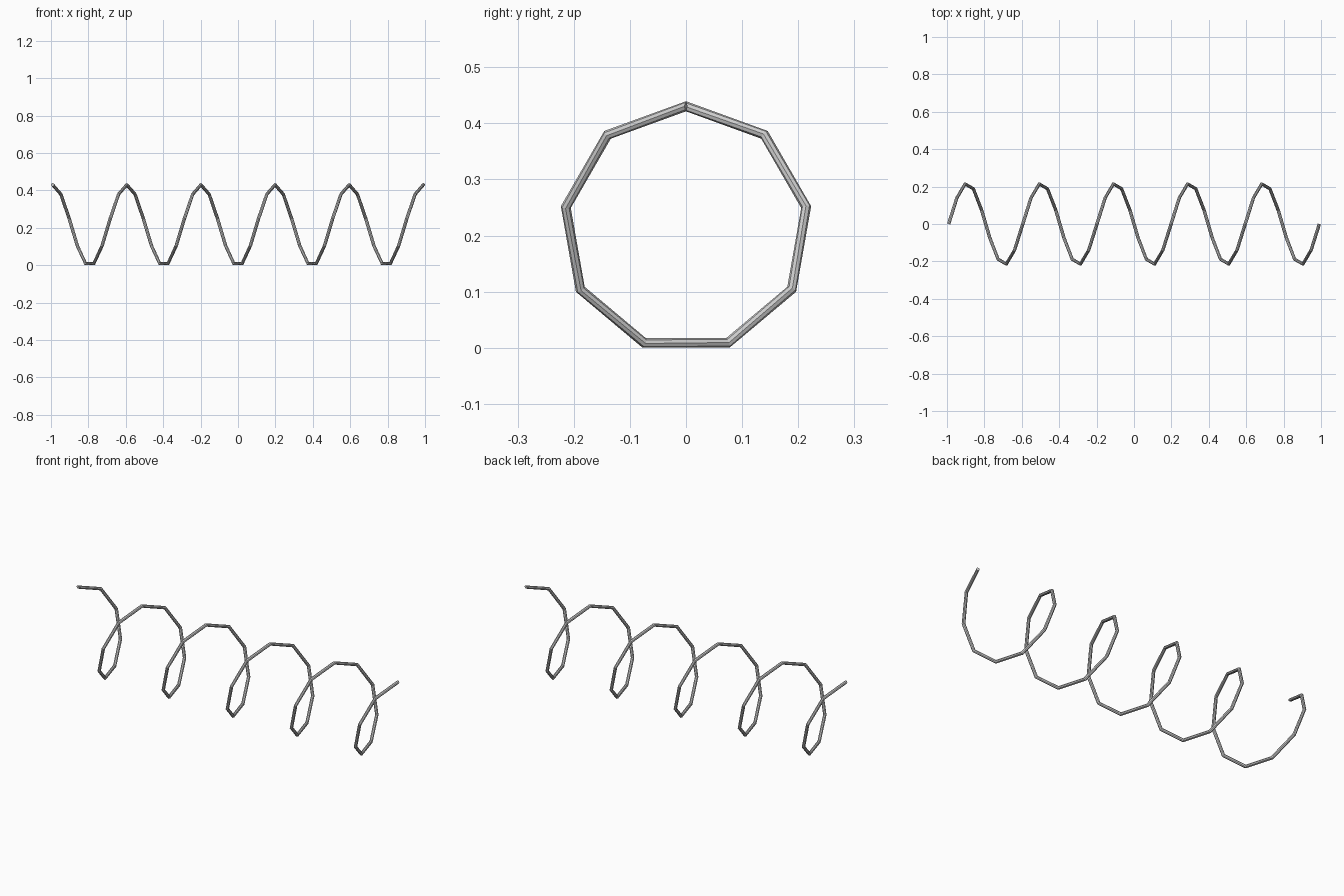
import bpy, bmesh
from math import sin, cos, pi, atan2
from mathutils import Vector

if "Cube" in bpy.data.objects:
    bpy.data.objects.remove(bpy.data.objects["Cube"])

TURNS, STEPS, SIDES = 5, 9, 8
R, T = 0.2175, 0.009            # coil radius, wire radius
HALF = 0.991                    # half length of the wire's centre line
ZC = (R + T) * cos(pi / STEPS)  # axis height so the flats rest on z = 0
N = TURNS * STEPS
slope = atan2(2 * HALF / TURNS, 2 * pi * R)

# Coil spring: round wire section swept along a faceted helix
bm = bmesh.new()
rings = []
for i in range(N + 1):
    a = 2 * pi * i / STEPS
    centre = Vector((-HALF + 2 * HALF * i / N, R * sin(a), ZC + R * cos(a)))
    radial = Vector((0, sin(a), cos(a)))
    tangent = Vector((sin(slope), cos(slope) * cos(a), -cos(slope) * sin(a)))
    side = tangent.cross(radial)
    rings.append([bm.verts.new(centre + T * (cos(b) * radial + sin(b) * side))
                  for b in (2 * pi * k / SIDES for k in range(SIDES))])
for p, q in zip(rings, rings[1:]):
    for k in range(SIDES):
        j = (k + 1) % SIDES
        bm.faces.new((p[k], p[j], q[j], q[k]))

# End caps
bm.faces.new(rings[0])
bm.faces.new(rings[-1])
bmesh.ops.recalc_face_normals(bm, faces=bm.faces)

mesh = bpy.data.meshes.new("coil_spring")
bm.to_mesh(mesh)
bm.free()
bpy.context.collection.objects.link(bpy.data.objects.new("coil_spring", mesh))
